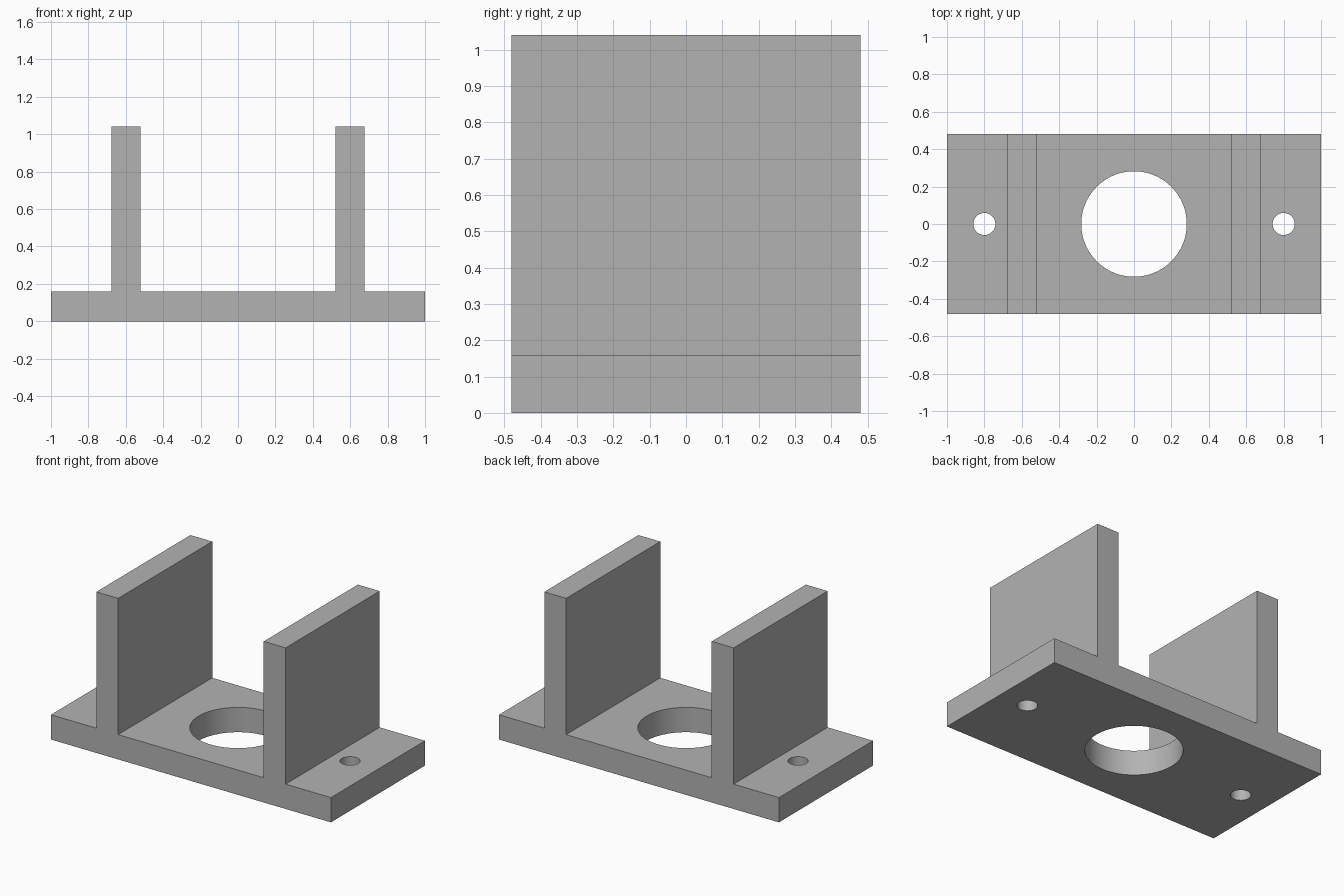
import bpy
import bmesh
import math

cube = bpy.data.objects.get("Cube")
if cube:
    bpy.data.objects.remove(cube, do_unlink=True)

BASE_TOP, WALL_TOP = 0.16, 1.04
WALL_IN, WALL_OUT = 0.52, 0.676
HALF_LENGTH, HALF_DEPTH = 1.0, 0.48

grey = bpy.data.materials.new("plain grey")
grey.use_nodes = True
grey.diffuse_color = (0.45, 0.45, 0.45, 1)
grey.node_tree.nodes["Principled BSDF"].inputs["Base Color"].default_value = grey.diffuse_color


def extrude_profile(name, points, depth):
    """Extrude an x-z outline along y, centred on y = 0."""
    bm = bmesh.new()
    face = bm.faces.new([bm.verts.new((x, -depth, z)) for x, z in points])
    result = bmesh.ops.extrude_face_region(bm, geom=[face])
    moved = [v for v in result["geom"] if isinstance(v, bmesh.types.BMVert)]
    bmesh.ops.translate(bm, verts=moved, vec=(0, 2 * depth, 0))
    bmesh.ops.recalc_face_normals(bm, faces=bm.faces)
    mesh = bpy.data.meshes.new(name)
    bm.to_mesh(mesh)
    bm.free()
    mesh.materials.append(grey)
    obj = bpy.data.objects.new(name, mesh)
    bpy.context.collection.objects.link(obj)
    return obj


def drill(obj, x, radius, sides):
    """Cut a vertical round hole through the base plate."""
    bpy.ops.mesh.primitive_cylinder_add(vertices=sides, radius=radius, depth=4 * BASE_TOP,
                                        location=(x, 0, BASE_TOP / 2))
    cutter = bpy.context.object
    cutter.name = "hole_cutter"
    cutter.hide_render = True
    cutter.data.materials.append(grey)
    mod = obj.modifiers.new("hole", "BOOLEAN")
    mod.operation = "DIFFERENCE"
    mod.solver = "EXACT"
    mod.object = cutter
    bpy.context.view_layer.objects.active = obj
    bpy.ops.object.modifier_apply(modifier=mod.name)
    bpy.data.objects.remove(cutter, do_unlink=True)


# Base plate and two upright walls as one mirrored outline
half = [(HALF_LENGTH, 0), (HALF_LENGTH, BASE_TOP), (WALL_OUT, BASE_TOP),
        (WALL_OUT, WALL_TOP), (WALL_IN, WALL_TOP), (WALL_IN, BASE_TOP)]
outline = half + [(-x, z) for x, z in reversed(half)]
bracket = extrude_profile("double_wall_bracket", outline, HALF_DEPTH)

# Large centre hole and two screw holes
drill(bracket, 0, 0.282, 96)
for side in (-1, 1):
    drill(bracket, side * 0.8, 0.059, 48)

# Smooth hole walls, sharp edges elsewhere
bpy.ops.object.select_all(action="DESELECT")
bracket.select_set(True)
bpy.context.view_layer.objects.active = bracket
bpy.ops.object.shade_smooth_by_angle(angle=math.radians(30))
